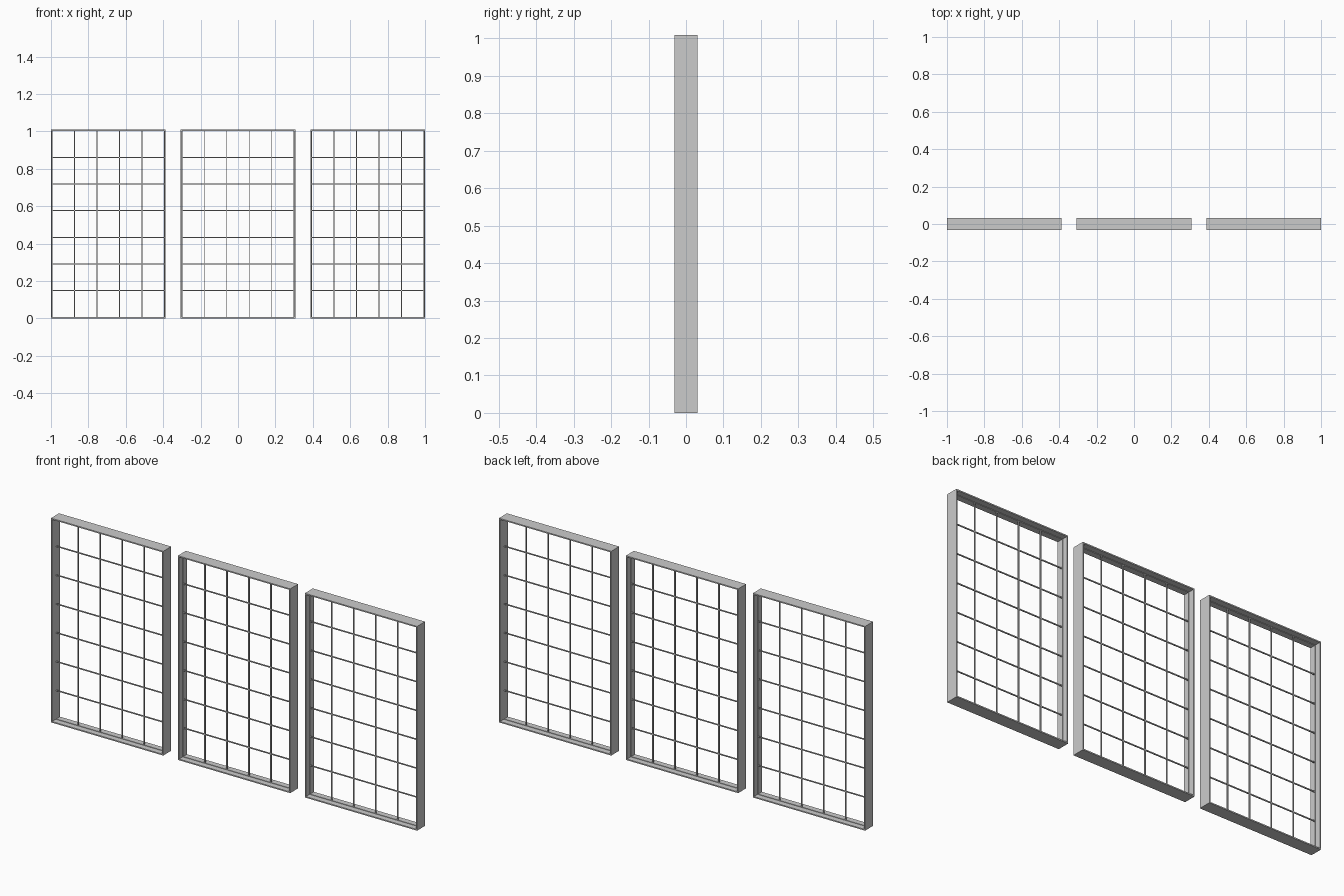
import bpy, bmesh
from mathutils import Matrix, Vector

if "Cube" in bpy.data.objects:
    bpy.data.objects.remove(bpy.data.objects["Cube"])

W, H, D = 0.613, 1.009, 0.062   # panel width, height, depth
T = 0.006                       # frame sheet thickness
B = 0.005                       # glazing bar thickness
PITCH = 1 - W / 2               # spacing between panels
COLS, ROWS = 5, 7


def make_object(name, bm, x):
    mesh = bpy.data.meshes.new(name)
    bm.to_mesh(mesh)
    bm.free()
    obj = bpy.data.objects.new(name, mesh)
    obj.location.x = x
    bpy.context.collection.objects.link(obj)
    return obj


def add_box(bm, centre, size):
    m = Matrix.Translation(centre) @ Matrix.Diagonal((*size, 1))
    bmesh.ops.create_cube(bm, size=1, matrix=m)


def window_frame(x):
    # Thin rectangular ring, four corners swept through outer/inner, front/back
    bm = bmesh.new()
    loops = []
    for inset, y in ((0, -D / 2), (0, D / 2), (T, D / 2), (T, -D / 2)):
        a, lo, hi = W / 2 - inset, inset, H - inset
        loops.append([bm.verts.new(Vector((px, y, pz)))
                      for px, pz in ((-a, lo), (a, lo), (a, hi), (-a, hi))])
    for i in range(4):
        p, q = loops[i], loops[(i + 1) % 4]
        for j in range(4):
            k = (j + 1) % 4
            bm.faces.new((p[j], p[k], q[k], q[j]))
    bmesh.ops.recalc_face_normals(bm, faces=bm.faces)
    return make_object("window_frame", bm, x)


def glazing_bars(x):
    # Lattice of bars in the middle of the frame, including edge bars
    bm = bmesh.new()
    w, h = W - 2 * T, H - 2 * T
    for i in range(COLS + 1):
        add_box(bm, (-w / 2 + w * i / COLS, 0, H / 2), (B, B, h))
    for j in range(ROWS + 1):
        add_box(bm, (0, 0, T + h * j / ROWS), (w, B, B))
    return make_object("glazing_bars", bm, x)


# Three identical window panels side by side
for n in (-1, 0, 1):
    window_frame(n * PITCH)
    glazing_bars(n * PITCH)
